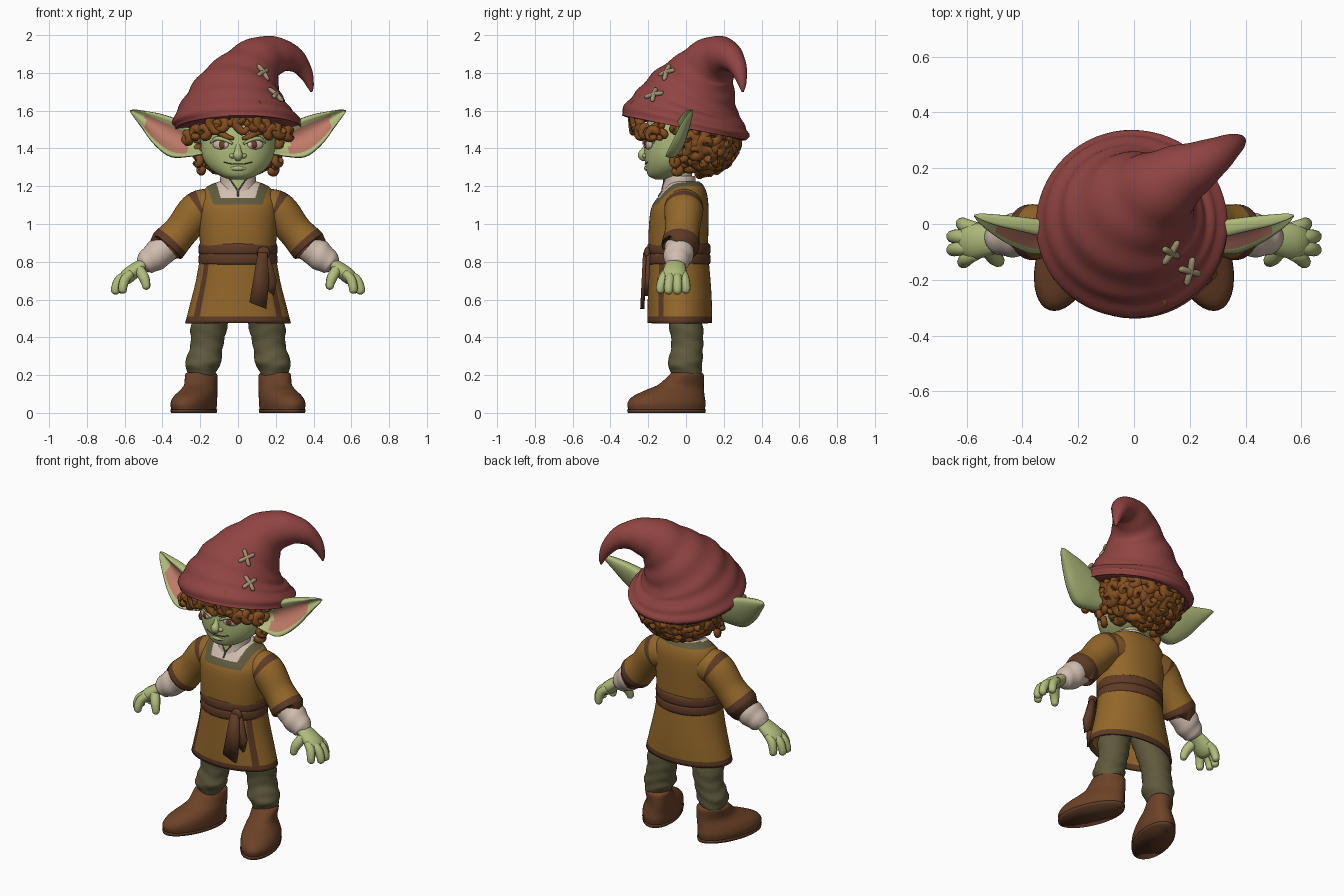
import bpy, bmesh, math, random
from mathutils import Vector, Matrix
from mathutils.bvhtree import BVHTree

random.seed(4)
if "Cube" in bpy.data.objects:
    bpy.data.objects.remove(bpy.data.objects["Cube"])


def material(name, *rgb):
    m = bpy.data.materials.new(name)
    col = [(c / 255) ** 2.2 for c in rgb] + [1]
    m.use_nodes = True
    m.diffuse_color = col
    m.node_tree.nodes["Principled BSDF"].inputs["Base Color"].default_value = col
    return m


RED = material("hat red", 143, 70, 68)
SKIN = material("green skin", 175, 187, 123)
OCHRE = material("tunic ochre", 146, 103, 46)
TRIM = material("trim brown", 94, 61, 42)
OLIVE = material("olive cloth", 95, 90, 63)
BOOT = material("boot leather", 108, 68, 44)
HAIR = material("hair brown", 130, 79, 37)
CREAM = material("shirt cream", 208, 188, 174)
PINK = material("inner ear pink", 190, 122, 104)
TAN = material("stitch tan", 160, 143, 112)
made = []


def spline(keys, k):
    """Catmull-Rom interpolation of number tuples."""
    p = [Vector(q) for q in keys]
    p = [2 * p[0] - p[1]] + p + [2 * p[-1] - p[-2]]
    out = []
    for a, b, c, d in zip(p, p[1:], p[2:], p[3:]):
        for t in (j / k for j in range(k)):
            out.append(.5 * (2 * b + (c - a) * t + (2 * a - 5 * b + 4 * c - d) * t * t
                             + (3 * b - a - 3 * c + d) * t ** 3))
    return out + [p[-2]]


def skin_rows(bm, rows, caps=True):
    vs = [[bm.verts.new(p) for p in r] for r in rows]
    n = len(rows[0])
    for r, s in zip(vs, vs[1:]):
        for i in range(n):
            bm.faces.new((r[i], r[(i + 1) % n], s[(i + 1) % n], s[i]))
    if caps:
        bm.faces.new(vs[0])
        bm.faces.new(vs[-1])


def stack(bm, keys, k=5, n=40, power=2, shear=0, ripple=0, caps=True):
    """Horizontal rings from keys (z, cx, cy, rx, ry)."""
    rows = []
    for z, cx, cy, rx, ry in spline(keys, k):
        row = []
        for i in range(n):
            a = math.tau * i / n
            c, s = math.cos(a), math.sin(a)
            w = 1 + ripple * math.sin(z * 90 + 2 * math.sin(a * 2))
            y = w * ry * math.copysign(abs(s) ** (2 / power), s)
            x = w * rx * math.copysign(abs(c) ** (2 / power), c)
            row.append((cx + x - shear * y, cy + y, z))
        rows.append(row)
    skin_rows(bm, rows, caps)


def tube(bm, keys, k=4, n=10, flat=1, ripple=0):
    """Round tube through keys (x, y, z, radius)."""
    pts = spline(keys, k)
    pos = [p.xyz for p in pts]
    u, rows = Vector((0, 1, 0)), []
    for j, p in enumerate(pos):
        t = (pos[min(j + 1, len(pos) - 1)] - pos[max(j - 1, 0)]).normalized()
        if abs(t.dot(u)) > .95:
            u = Vector((1, 0, .2))
        u = (u - t * u.dot(t)).normalized()
        v = t.cross(u)
        r = max(pts[j][3], .001)
        rows.append([])
        for i in range(n):
            a = math.tau * i / n
            w = r * (1 + ripple * math.sin(j * .95 + 1.5 * math.sin(a + .6)))
            rows[-1].append(p + u * w * math.cos(a) + v * w * flat * math.sin(a))
    skin_rows(bm, rows)


def ball(bm, c, radii, turn=0, seg=20):
    m = Matrix.Translation(c) @ Matrix.Rotation(turn, 4, 'Z') @ Matrix.Diagonal((*radii, 1))
    bmesh.ops.create_uvsphere(bm, u_segments=seg, v_segments=seg // 2, radius=1, matrix=m)


def finish(name, bm, mats, rule=None, mirror=False, thick=0):
    """Turn a bmesh into an object; rule gives each face its material index."""
    bmesh.ops.recalc_face_normals(bm, faces=bm.faces)
    bm.faces.index_update()
    for f in bm.faces:
        f.smooth = True
        f.material_index = rule(f.calc_center_median(), f.index) if rule else 0
    tree = BVHTree.FromBMesh(bm)
    me = bpy.data.meshes.new(name)
    bm.to_mesh(me)
    bm.free()
    ob = bpy.data.objects.new(name, me)
    bpy.context.collection.objects.link(ob)
    for m in mats:
        me.materials.append(m)
    if thick:
        ob.modifiers.new("Solidify", 'SOLIDIFY').thickness = thick
    if mirror:
        ob.modifiers.new("Mirror", 'MIRROR')
    made.append(ob)
    return tree


def on_front(tree, x, z, out=0):
    """Point on a surface straight in from the front."""
    p = tree.ray_cast(Vector((x, -2, z)), Vector((0, 1, 0)))[0]
    return p - Vector((0, out, 0))


def curl(bm, c, nrm, size, thick):
    """Small spiral lock lying against the hair."""
    nrm = Vector(nrm).normalized()
    u = nrm.cross(Vector((0, 0, 1))).normalized()
    v = nrm.cross(u)
    ph, way = random.random() * 6, random.choice((-1, 1))
    keys = []
    for j in range(9):
        a, r = ph + way * j * .8, size * (1 - j / 11)
        keys.append((*(Vector(c) + (u * math.cos(a) + v * math.sin(a)) * r + nrm * j * .002),
                     thick * (.4 if j in (0, 8) else 1)))
    tube(bm, keys, 2, 8)


# Boots and soles
bm = bmesh.new()
stack(bm, [(.015, .234, -.103, .108, .202), (.05, .234, -.103, .112, .207), (.085, .226, -.093, .106, .192),
           (.12, .208, -.06, .092, .155), (.15, .197, -.026, .083, .12), (.2, .195, .002, .082, .092),
           (.215, .195, .002, .07, .08)], shear=.25)
finish("boots", bm, [BOOT], mirror=True)
bm = bmesh.new()
stack(bm, [(0, .234, -.103, .11, .205), (.018, .234, -.103, .113, .209)], 1, shear=.25)
finish("boot_soles", bm, [TRIM], mirror=True)

# Trousers
bm = bmesh.new()
stack(bm, [(.62, .1, -.03, .09, .085), (.47, .15, -.002, .098, .09), (.37, .163, .007, .087, .084),
           (.3, .178, 0, .091, .088), (.26, .185, -.005, .095, .092), (.22, .192, 0, .076, .082),
           (.19, .195, 0, .068, .075)], ripple=.025)
finish("trousers", bm, [OLIVE], mirror=True)

# Tunic skirt with trimmed hem and front panel edges
bm = bmesh.new()
stack(bm, [(.86, 0, -.04, .195, .155), (.7, 0, -.035, .223, .165), (.58, 0, -.033, .253, .17),
           (.475, 0, -.033, .28, .172)], 6, 96, caps=False)
finish("tunic_skirt", bm, [OCHRE, TRIM], lambda c, i: int(
    c.z < .505 or (c.z < .8 and i % 96 in (56, 57, 58, 85, 86, 87))), thick=.012)


# Tunic body with square neckline over the shirt
def neck_rule(c, i):
    x = abs(c.x)
    if c.y < 0 and c.z > 1.14 and x < .092 + .3 * (c.z - 1.14):
        return 2
    if c.z > 1.2 or (c.y < 0 and c.z > 1.1 and x < .128 + .35 * (c.z - 1.1)):
        return 1
    return 0


bm = bmesh.new()
stack(bm, [(.8, 0, -.04, .195, .155), (.95, 0, -.04, .205, .158), (1.08, 0, -.033, .213, .152),
           (1.15, 0, -.015, .2, .128), (1.2, 0, -.005, .16, .1), (1.225, 0, -.01, .1, .08)],
      16, 220, 2.2)
body = finish("tunic_body", bm, [OCHRE, OLIVE, CREAM], neck_rule)

# Shirt collar with an open notch and slit, and the neck
bm = bmesh.new()
stack(bm, [(1.16, 0, -.03, .108, .1), (1.21, 0, -.035, .096, .088), (1.25, 0, -.035, .094, .085),
           (1.255, 0, -.035, .078, .07)], 8, 160)
collar = finish("shirt_collar", bm, [CREAM, SKIN],
                lambda c, i: int(c.y < 0 and abs(c.x) < (c.z - 1.175) * .7))
bm = bmesh.new()
tube(bm, [(*on_front(body, 0, z), .005) for z in (1.145, 1.16, 1.18)], 2, 6)
for s in (-1, 1):
    tube(bm, [(*on_front(collar, s * (z - 1.175) * .7, z), .004) for z in (1.18, 1.21, 1.245)], 2, 6)
finish("shirt_slit", bm, [OLIVE])
bm = bmesh.new()
stack(bm, [(1.18, 0, -.03, .07, .065), (1.33, 0, -.04, .075, .07)], 2)
finish("neck", bm, [SKIN])

# Sash, knot and hanging tails
bm = bmesh.new()
for z in (.815, .868):
    stack(bm, [(z - .035, 0, -.038, .195, .15), (z - .02, 0, -.038, .208, .167),
               (z + .02, 0, -.038, .207, .166), (z + .035, 0, -.038, .195, .15)], 4, 48)
finish("sash", bm, [TRIM])
bm = bmesh.new()
ball(bm, (.135, -.205, .845), (.035, .018, .036))
for y, pts in ((-.215, ((.105, .85), (.155, .85), (.165, .7), (.15, .55), (.06, .585))),
               (-.197, ((.12, .85), (.165, .84), (.205, .7), (.19, .62), (.14, .66)))):
    front = [bm.verts.new((x, y - .012 - (.86 - z) * .05, z)) for x, z in pts]
    face = bm.faces.new(front)
    new = bmesh.ops.extrude_face_region(bm, geom=[face])["geom"]
    bmesh.ops.translate(bm, vec=(0, .022, 0), verts=[g for g in new if isinstance(g, bmesh.types.BMVert)])
finish("sash_tails", bm, [TRIM])

# Sleeves with trimmed cuff and shoulder seam, coloured by ring
bm = bmesh.new()
tube(bm, [(.12, -.01, 1.085, .1), (.21, -.012, 1.07, .103), (.3, -.02, .965, .092),
          (.372, -.03, .885, .1), (.369, -.03, .888, .08)], 10, 32)
finish("sleeves", bm, [OCHRE, TRIM], lambda c, i: int(i // 32 in (8, 9) or i // 32 >= 26), mirror=True)

# Shirt forearms
bm = bmesh.new()
tube(bm, [(.33, -.03, .93, .07), (.4, -.035, .86, .079), (.45, -.045, .82, .074),
          (.49, -.05, .79, .06), (.505, -.052, .777, .045)], 5, 24, ripple=.03)
finish("shirt_forearms", bm, [CREAM], mirror=True)

# Hands
bm = bmesh.new()
tube(bm, [(.48, -.055, .8, .045), (.53, -.058, .768, .058), (.575, -.062, .732, .066),
          (.605, -.065, .705, .054), (.615, -.065, .695, .02)], 4, 18, flat=.62)
for y0, x, y, z in ((-.015, .615, .0, .632), (-.048, .648, -.045, .627),
                    (-.082, .648, -.092, .627), (-.108, .61, -.135, .632)):
    tube(bm, [(.565, y0, .74, .022), (.565 + (x - .565) * .7, (y0 + y) / 2, .71, .026),
              (x, y, z + .035, .024), (x, y, z + .01, .02), (x, y, z, .008)])
tube(bm, [(.53, -.08, .77, .03), (.5, -.118, .72, .029), (.488, -.13, .685, .024),
          (.485, -.134, .662, .019), (.484, -.135, .652, .006)])
finish("hands", bm, [SKIN], mirror=True)

# Head
bm = bmesh.new()
stack(bm, [(1.235, 0, -.12, .04, .04), (1.255, 0, -.108, .095, .09), (1.3, 0, -.075, .155, .138),
           (1.36, 0, -.05, .19, .17), (1.43, 0, -.04, .198, .18), (1.52, 0, -.03, .2, .18),
           (1.6, 0, -.02, .17, .16)], 5, 48)
face = finish("head", bm, [SKIN])

# Nose, lip and eyelids
bm = bmesh.new()
tube(bm, [(0, -.204, 1.43, .012), (0, -.219, 1.39, .018), (0, -.229, 1.367, .026),
          (0, -.222, 1.352, .021), (0, -.205, 1.346, .01)], 4, 16)
for s in (-1, 1):
    ball(bm, (.028 * s, -.213, 1.361), (.018, .018, .014))
    tube(bm, [(*on_front(face, x * s, z, .008), r) for x, z, r in
              ((.03, 1.425, .006), (.07, 1.447, .011), (.115, 1.452, .011), (.145, 1.43, .005))])
tube(bm, [(*on_front(face, x, 1.295, -.004), r) for x, r in ((-.055, .003), (0, .014), (.055, .003))])
finish("nose_lip_lids", bm, [SKIN])

bm = bmesh.new()
tube(bm, [(*on_front(face, x, z), .0032) for x, z in
          ((-.075, 1.328), (-.04, 1.319), (0, 1.317), (.04, 1.319), (.075, 1.328))], 3, 6)
finish("mouth_line", bm, [TRIM])

# Eyes and brows
bm = bmesh.new()
ball(bm, on_front(face, .092, 1.42), (.046, .013, .025), .42)
finish("eyes", bm, [CREAM], mirror=True)
bm = bmesh.new()
ball(bm, on_front(face, .086, 1.421, .008), (.019, .009, .021), .42)
finish("irises", bm, [BOOT], mirror=True)
bm = bmesh.new()
tube(bm, [(*on_front(face, x, z, .006), r) for x, z, r in
          ((.022, 1.452, .008), (.06, 1.462, .016), (.11, 1.488, .018), (.165, 1.475, .005))])
finish("brows", bm, [HAIR], mirror=True)

# Long pointed ears, top edge swept back, with a hollow pink front
bm = bmesh.new()
rows = []
for x, y, z, w, th in spline([(.16, -.04, 1.42, .05, .03), (.24, -.043, 1.42, .065, .032),
                              (.33, -.038, 1.45, .095, .04), (.42, -.018, 1.5, .08, .034),
                              (.5, .005, 1.555, .043, .025), (.55, .022, 1.588, .018, .014),
                              (.572, .03, 1.6, .003, .003)], 5):
    row = []
    for i in range(32):
        u, s = math.cos(math.tau * i / 32), math.sin(math.tau * i / 32)
        dy = th * s if s >= 0 else th * (-1.1 * math.sin(abs(s) * math.pi) + .35 * s * s)
        row.append((x - .3 * w * u, y + dy + .35 * w * u, z + w * u))
    rows.append(row)
skin_rows(bm, rows)
finish("ears", bm, [SKIN, PINK], lambda c, i: int(
    i % 32 in range(20, 27) and .27 < c.x < .49), mirror=True)

# Curly hair: cap, scattered back curls, fringe and side locks
bm = bmesh.new()
C, R = Vector((0, .062, 1.46)), Vector((.23, .2, .18))
ball(bm, C, R, seg=32)
N = 130
for j in range(N):
    z = 1 - 2 * (j + .5) / N
    a, r = j * 2.39996, math.sqrt(1 - z * z)
    d = Vector((r * math.cos(a), r * math.sin(a), z))
    p = C + d * R
    if p.z < 1.57 and p.y > -.03 and not (p.z < 1.31 and p.y < .06):
        curl(bm, p, d, random.uniform(.034, .046), .029)
for j in range(13):
    x = -.26 + .52 * j / 12
    y = -.27 * math.sqrt(1 - (x / .34) ** 2)
    curl(bm, (x, y, 1.57 - .38 * abs(x) + random.uniform(-.015, .015)), (x, y, 0), .033, .025)
for s in (-1, 1):
    for x, y, z in ((.2, -.13, 1.53), (.215, -.13, 1.47), (.205, -.05, 1.33), (.185, -.04, 1.29),
                    (.23, -.05, 1.5), (.2, -.02, 1.36), (.19, -.16, 1.5)):
        curl(bm, (x * s, y, z), (s, -.7, 0), .026, .02)
for pts in (((.12, 1.62), (.03, 1.6), (-.015, 1.54), (.025, 1.488), (.06, 1.515)),
            ((0, 1.63), (-.09, 1.6), (-.15, 1.54), (-.12, 1.49), (-.09, 1.51)),
            ((.05, 1.62), (.1, 1.59), (.1, 1.53), (.14, 1.505))):
    tube(bm, [(x, -.28 + x * x, z, .036 - .005 * j) for j, (x, z) in enumerate(pts)])
finish("curly_hair", bm, [HAIR])

# Floppy pointed hat
bm = bmesh.new()
tube(bm, [(-.005, -.008, 1.505, .31), (-.005, -.006, 1.515, .341), (-.004, .004, 1.565, .331),
          (0, .018, 1.62, .293), (.01, .036, 1.675, .257), (.032, .066, 1.74, .213),
          (.068, .1, 1.805, .168), (.115, .14, 1.86, .136), (.185, .185, 1.888, .108),
          (.26, .225, 1.885, .08), (.32, .263, 1.85, .056), (.362, .288, 1.79, .036),
          (.382, .298, 1.735, .02), (.389, .3, 1.7, .006)], 5, 64, ripple=.016)
hat = finish("hat", bm, [RED])

# Crossed stitches on the hat
bm = bmesh.new()
for spot in (Vector((.13, -.1, 1.8)), Vector((.2, -.17, 1.685))):
    p, nrm, *_ = hat.find_nearest(spot)
    u = nrm.cross(Vector((0, 0, 1))).normalized()
    v = nrm.cross(u)
    for a in (.35, 1.75):
        d = (u * math.cos(a) + v * math.sin(a)) * .046
        tube(bm, [(*(p + d * t + nrm * h), r) for t, h, r in
                  ((-1.05, .002, .005), (-.9, .007, .012), (0, .011, .012), (.9, .007, .012),
                   (1.05, .002, .005))])
finish("hat_stitches", bm, [TAN])

# Smooth shading with sharp creases kept
for ob in bpy.context.view_layer.objects:
    ob.select_set(ob in made)
bpy.context.view_layer.objects.active = made[0]
bpy.ops.object.shade_smooth_by_angle(angle=math.radians(50))
